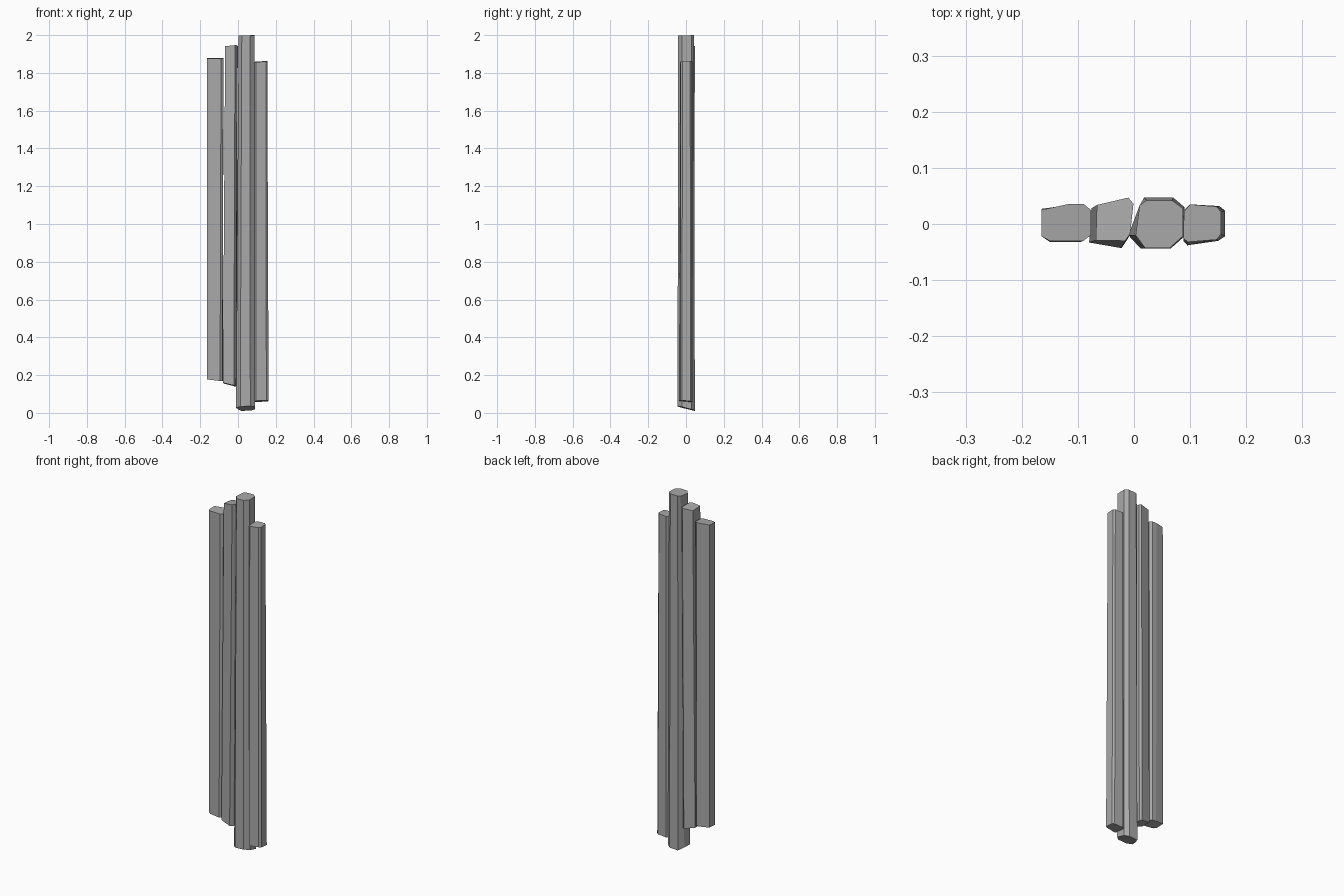
import bpy
import bmesh

cube = bpy.data.objects.get("Cube")
if cube:
    bpy.data.objects.remove(cube, do_unlink=True)

grey = bpy.data.materials.new("weathered grey")
grey.use_nodes = True
colour = (0.4, 0.4, 0.4, 1)
grey.diffuse_color = colour
grey.node_tree.nodes["Principled BSDF"].inputs["Base Color"].default_value = colour


def post(name, top, bottom, top_plane, bottom_plane):
    """Loft a rough-hewn post; each end plane is (height, slope in x, slope in y)."""
    cx = sum(p[0] for p in top) / len(top)
    bm = bmesh.new()

    def ring(outline, plane):
        z, sx, sy = plane
        return [bm.verts.new((x, y, z + sx * (x - cx) + sy * y)) for x, y in outline]

    low, high = ring(bottom, bottom_plane), ring(top, top_plane)
    for i in range(len(top)):
        j = (i + 1) % len(top)
        bm.faces.new((low[i], low[j], high[j], high[i]))
    caps = [bm.faces.new(high), bm.faces.new(low)]
    # Split the ends into rough facets
    bmesh.ops.triangulate(bm, faces=caps)
    bmesh.ops.recalc_face_normals(bm, faces=bm.faces)
    mesh = bpy.data.meshes.new(name)
    bm.to_mesh(mesh)
    bm.free()
    mesh.materials.append(grey)
    obj = bpy.data.objects.new(name, mesh)
    bpy.context.collection.objects.link(obj)


# Right outer post
post("right_outer_post",
     [(-.165, -.022), (-.15, -.03), (-.09, -.03), (-.077, -.02),
      (-.077, .025), (-.09, .036), (-.115, .036), (-.165, .025)],
     [(-.165, -.022), (-.15, -.032), (-.095, -.032), (-.082, -.022),
      (-.08, .025), (-.09, .034), (-.115, .034), (-.165, .027)],
     (1.877, -.02, .06), (.173, -.12, .05))

# Right inner post
post("right_inner_post",
     [(-.068, -.029), (-.016, -.03), (-.007, -.018),
      (-.001, .036), (-.01, .047), (-.066, .034)],
     [(-.08, -.033), (-.022, -.043), (-.01, -.025),
      (-.006, .034), (-.016, .042), (-.076, .028)],
     (1.943, .1, -.08), (.145, -.25, -.05))

# Left inner post, the tallest
post("left_inner_post",
     [(.003, -.02), (.02, -.043), (.063, -.043), (.087, -.022),
      (.087, .028), (.068, .042), (.022, .042), (.01, .033)],
     [(-.01, -.02), (.012, -.044), (.065, -.044), (.09, -.022),
      (.09, .03), (.07, .047), (.018, .047), (.002, .012)],
     (1.998, .02, .02), (.024, .05, -.26))

# Left outer post
post("left_outer_post",
     [(.088, -.026), (.096, -.032), (.147, -.028), (.155, -.018),
      (.155, .022), (.147, .031), (.1, .035), (.089, .022)],
     [(.088, -.03), (.095, -.038), (.15, -.03), (.162, -.022),
      (.162, .024), (.152, .032), (.1, .035), (.089, .024)],
     (1.86, .06, .04), (.062, .06, -.1))
